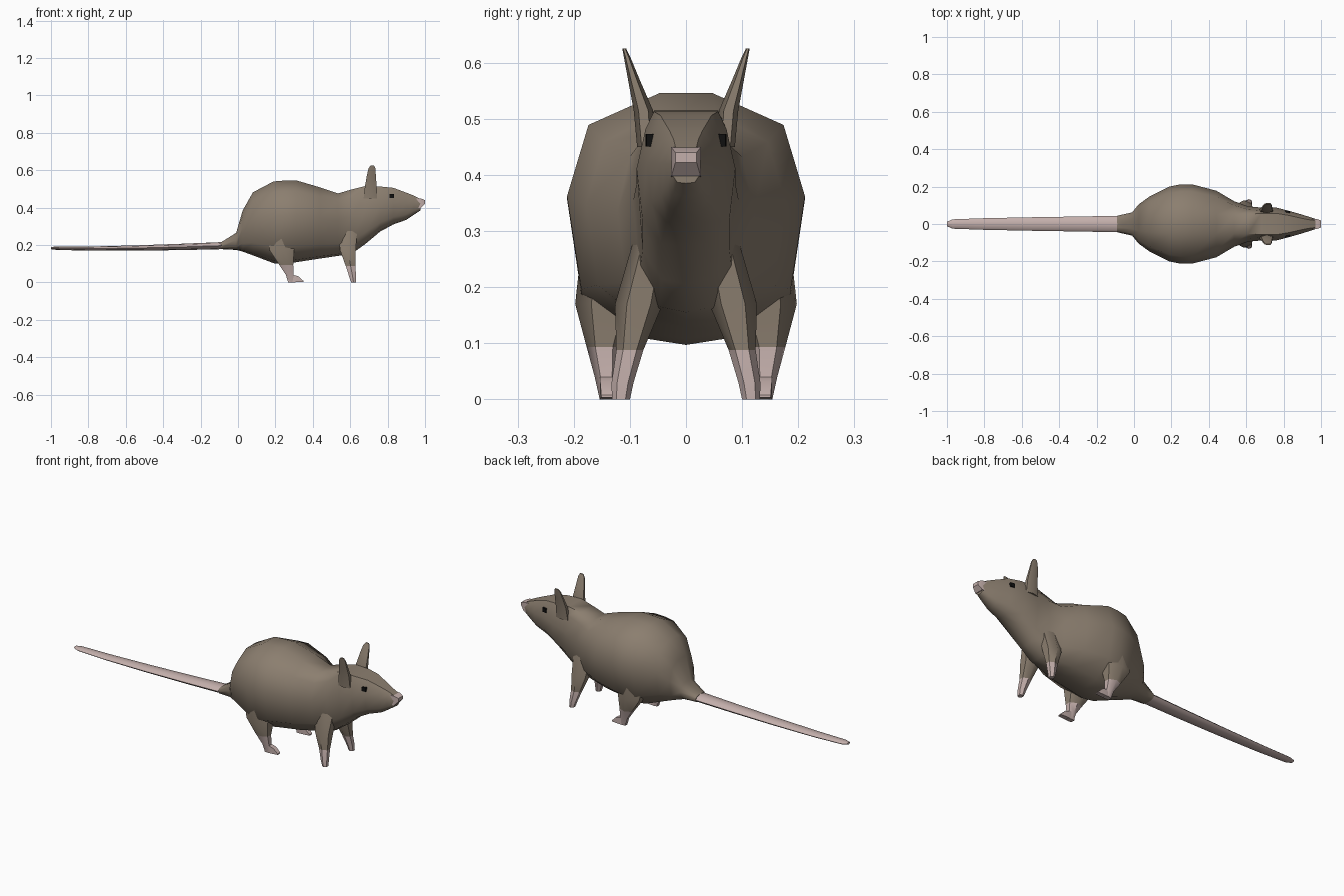
import bpy, bmesh, math

if "Cube" in bpy.data.objects:
    bpy.data.objects.remove(bpy.data.objects["Cube"])


def material(name, rgb):
    m = bpy.data.materials.new(name)
    m.diffuse_color = (*rgb, 1)
    m.use_nodes = True
    m.node_tree.nodes["Principled BSDF"].inputs["Base Color"].default_value = m.diffuse_color
    return m


FUR = material("fur", (0.26, 0.21, 0.16))
SKIN = material("skin", (0.55, 0.43, 0.41))
BLACK = material("eye_black", (0.005, 0.005, 0.005))


def loft(name, rings, mat, angle=50):
    """Skin a list of equal-length point rings and cap both ends."""
    bm = bmesh.new()
    loops = [[bm.verts.new(p) for p in r] for r in rings]
    n = len(loops[0])
    for a, b in zip(loops, loops[1:]):
        for i in range(n):
            j = (i + 1) % n
            bm.faces.new((a[i], a[j], b[j], b[i]))
    bm.faces.new(loops[0])
    bm.faces.new(loops[-1])
    bmesh.ops.recalc_face_normals(bm, faces=bm.faces)
    me = bpy.data.meshes.new(name)
    bm.to_mesh(me)
    bm.free()
    ob = bpy.data.objects.new(name, me)
    bpy.context.collection.objects.link(ob)
    me.materials.append(mat)
    bpy.ops.object.select_all(action='DESELECT')
    ob.select_set(True)
    bpy.context.view_layer.objects.active = ob
    bpy.ops.object.shade_smooth_by_angle(angle=math.radians(angle))
    return ob


def body_ring(x, lo, hi, w, top, bottom):
    half = [(top, 1), (0.82, 0.87), (1, 0.58), (0.88, 0.2), (bottom, 0.03)]
    pts = [(w * y, lo + (hi - lo) * t) for y, t in half]
    return [(x, y, z) for y, z in pts] + [(x, 0, lo)] + [(x, -y, z) for y, z in reversed(pts)]


def flat_ring(x, y, z, rx, ry, n=6):
    """Horizontal ring."""
    return [(x + rx * math.cos(2 * math.pi * (i + .5) / n),
             y + ry * math.sin(2 * math.pi * (i + .5) / n) * 1.15, z) for i in range(n)]


def box_ring(x, y, lo, hi, ry):
    """Upright rectangle across x."""
    return [(x, y - ry, lo), (x, y + ry, lo), (x, y + ry, hi), (x, y - ry, hi)]


# Body and head: x, underside, back, half width, top flatness, belly flatness
body = [(-0.09, .178, .215, .044, .4, .5), (-0.01, .174, .265, .062, .4, .5),
        (.025, .165, .385, .105, .35, .5), (.08, .145, .482, .145, .3, .45),
        (.19, .103, .54, .2, .25, .4), (.25, .097, .545, .212, .22, .4),
        (.31, .108, .546, .212, .22, .4), (.44, .128, .508, .178, .3, .45),
        (.535, .142, .476, .122, .4, .5), (.61, .155, .498, .094, .55, .5),
        (.68, .205, .515, .088, .65, .5), (.76, .272, .513, .088, .65, .5),
        (.83, .31, .506, .07, .65, .5), (.9, .335, .48, .05, .6, .55),
        (.94, .362, .464, .037, .6, .6), (.975, .385, .447, .026, .7, .6)]
loft("body", [body_ring(*r) for r in body], FUR)

# Nose tip
loft("nose", [box_ring(.95, 0, .395, .45, .027), box_ring(.978, 0, .398, .449, .026),
              box_ring(1.0, 0, .422, .44, .019)], SKIN, 30)

# Tail: x, z, half width, half height
tail = [(-0.08, .197, .044, .019), (-.3, .19, .04, .017), (-.55, .184, .036, .014),
        (-.8, .181, .031, .011), (-.97, .183, .025, .009), (-1.0, .184, .012, .006)]
loft("tail", [[(x, w * math.cos(a), z + h * math.sin(a))
               for a in [k * math.pi / 4 for k in range(8)]] for x, z, w, h in tail], SKIN)

for s, side in ((1, "left"), (-1, "right")):
    # Hind leg: thigh, shin, foot
    loft(f"hind_thigh_{side}", [flat_ring(.23, s * .12, .3, .1, .055),
                                flat_ring(.235, s * .14, .17, .075, .05),
                                flat_ring(.258, s * .146, .093, .043, .027)], FUR)
    loft(f"hind_shin_{side}", [flat_ring(.258, s * .146, .093, .043, .027),
                               flat_ring(.277, s * .142, .04, .024, .018),
                               flat_ring(.287, s * .14, 0, .022, .012)], SKIN)
    loft(f"hind_foot_{side}", [box_ring(.268, s * .14, 0, .03, .011),
                               box_ring(.29, s * .14, 0, .042, .013),
                               box_ring(.325, s * .14, .002, .032, .013),
                               box_ring(.35, s * .14, .003, .008, .011)], SKIN, 30)
    # Front leg and paw
    loft(f"front_leg_{side}", [flat_ring(.585, s * .06, .28, .06, .03),
                               flat_ring(.588, s * .084, .17, .048, .037),
                               flat_ring(.602, s * .1, .088, .03, .021)], FUR)
    loft(f"front_paw_{side}", [flat_ring(.602, s * .1, .088, .03, .021),
                               flat_ring(.613, s * .113, .03, .021, .017),
                               flat_ring(.618, s * .116, 0, .015, .014)], SKIN)
    # Ear: x, y, z, half length, half thickness
    ear = [(.708, .071, .45, .042, .014), (.71, .076, .515, .036, .015),
           (.713, .093, .57, .028, .009), (.716, .105, .61, .021, .005),
           (.718, .11, .625, .011, .003)]
    loft(f"ear_{side}", [flat_ring(x, s * y, z, a, b) for x, y, z, a, b in ear], FUR)
    # Eye
    loft(f"eye_{side}", [box_ring(.811, s * .064, .451, .473, .008),
                         box_ring(.834, s * .062, .451, .473, .008)], BLACK, 30)
